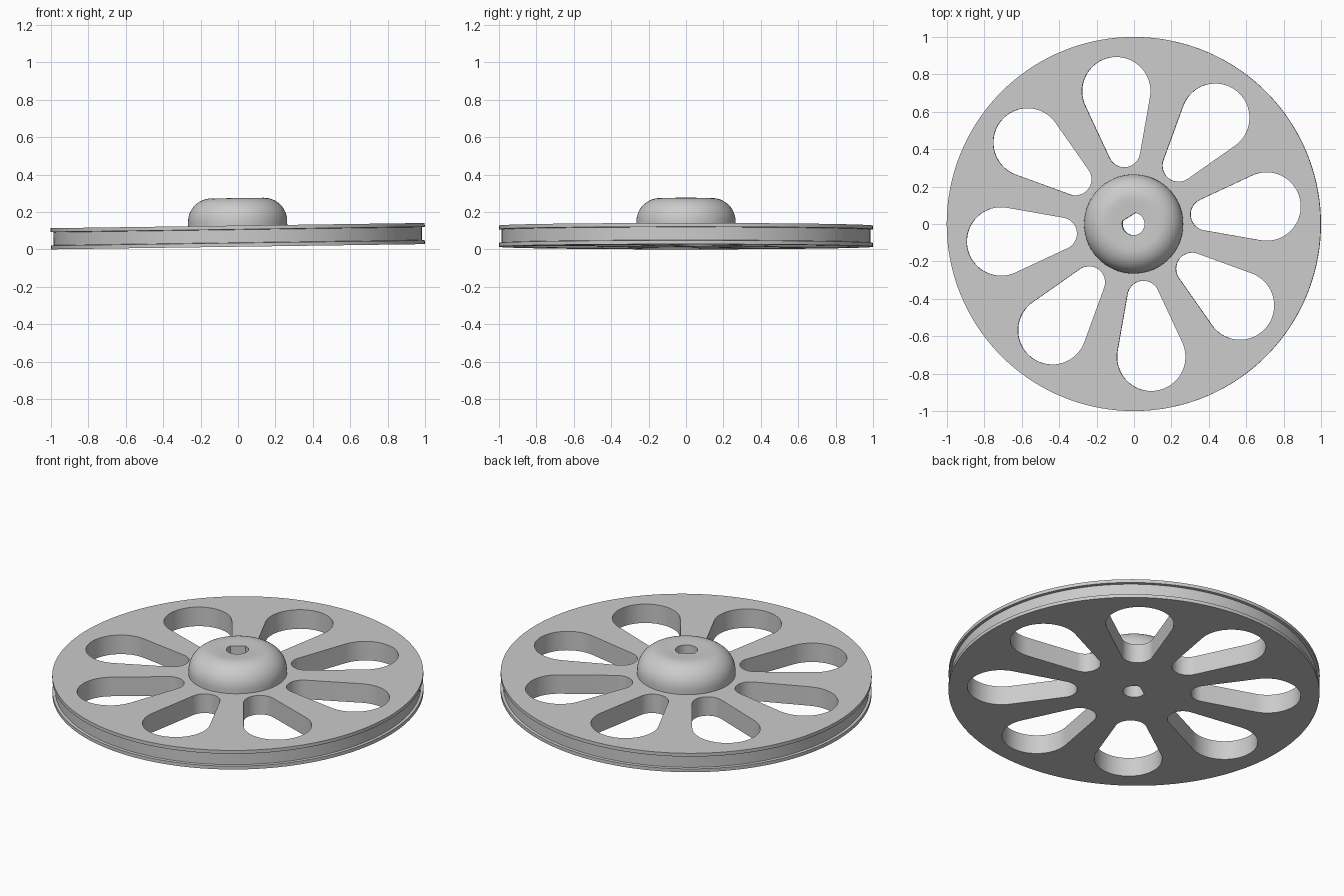
import bpy, bmesh
from math import sin, cos, pi, radians, acos, atan2
from mathutils import Vector, Matrix

if "Cube" in bpy.data.objects:
    bpy.data.objects.remove(bpy.data.objects["Cube"], do_unlink=True)

THICK = 0.113      # disc thickness
HUB_TOP = 0.26
TILT = 0.014       # slight lean about the y axis

grey = bpy.data.materials.new("light_grey")
grey.use_nodes = True
grey.diffuse_color = (0.6, 0.6, 0.6, 1)
grey.node_tree.nodes["Principled BSDF"].inputs["Base Color"].default_value = (0.6, 0.6, 0.6, 1)


def make_object(name, bm):
    bmesh.ops.recalc_face_normals(bm, faces=bm.faces)
    mesh = bpy.data.meshes.new(name)
    bm.to_mesh(mesh)
    bm.free()
    mesh.materials.append(grey)
    obj = bpy.data.objects.new(name, mesh)
    bpy.context.collection.objects.link(obj)
    return obj


def lathe(name, profile, steps=144):
    bm = bmesh.new()
    verts = [bm.verts.new((r, 0, z)) for r, z in profile]
    edges = [bm.edges.new(pair) for pair in zip(verts, verts[1:])]
    bmesh.ops.spin(bm, geom=verts + edges, cent=(0, 0, 0), axis=(0, 0, 1),
                   angle=2 * pi, steps=steps)
    bmesh.ops.remove_doubles(bm, verts=bm.verts, dist=1e-5)
    return make_object(name, bm)


def add_prism(bm, outline, bottom=-0.2, top=0.5):
    face = bm.faces.new([bm.verts.new((x, y, bottom)) for x, y in outline])
    extruded = bmesh.ops.extrude_face_region(bm, geom=[face])
    moved = [g for g in extruded["geom"] if isinstance(g, bmesh.types.BMVert)]
    bmesh.ops.translate(bm, verts=moved, vec=(0, 0, top - bottom))


def arc(cx, radius, start, end, steps):
    return [Vector((cx + radius * cos(start + (end - start) * i / steps),
                    radius * sin(start + (end - start) * i / steps)))
            for i in range(steps + 1)]


# Grooved rim, flat web and rounded hub as one turned profile
hub_r, fillet = 0.265, 0.125
profile = [(0, 0), (1, 0), (1, 0.02), (0.985, 0.022), (0.985, THICK - 0.022),
           (1, THICK - 0.02), (1, THICK), (hub_r, THICK)]
profile += [(hub_r - fillet + fillet * cos(a), HUB_TOP - fillet + fillet * sin(a))
            for a in (pi / 2 * i / 12 for i in range(13))]
profile += [(0.1, HUB_TOP - 0.002), (0.06, HUB_TOP - 0.005), (0, HUB_TOP - 0.005)]
wheel = lathe("pulley_wheel", profile)

# Teardrop openings: two tangent arcs, repeated around the web
bm = bmesh.new()
outer_x, outer_r, inner_x, inner_r = 0.716, 0.183, 0.393, 0.086
tangent = acos((outer_r - inner_r) / (outer_x - inner_x))
tangent = pi - tangent
slot = arc(outer_x, outer_r, -tangent, tangent, 40)
slot += arc(inner_x, inner_r, tangent, 2 * pi - tangent, 20)
for i in range(8):
    turn = Matrix.Rotation(radians(7.5 + 45 * i), 2)
    add_prism(bm, [turn @ p for p in slot])

# Shaft bore with one flat side
bore_r = 0.06
half = acos(0.75)
turn = Matrix.Rotation(radians(122), 2)
add_prism(bm, [turn @ p for p in arc(0, bore_r, half, 2 * pi - half, 36)])
cutter = make_object("opening_cutter", bm)
cutter.hide_render = True

cut = wheel.modifiers.new("openings", "BOOLEAN")
cut.operation = "DIFFERENCE"
cut.solver = "EXACT"
cut.object = cutter
bpy.ops.object.select_all(action="DESELECT")
bpy.context.view_layer.objects.active = wheel
wheel.select_set(True)
bpy.ops.object.modifier_apply(modifier=cut.name)
bpy.data.objects.remove(cutter, do_unlink=True)

bpy.ops.object.shade_smooth_by_angle(angle=radians(30))

# Lean the wheel and rest its lowest edge on the ground
wheel.data.transform(Matrix.Translation((0, 0, TILT)) @ Matrix.Rotation(-TILT, 4, "Y"))
